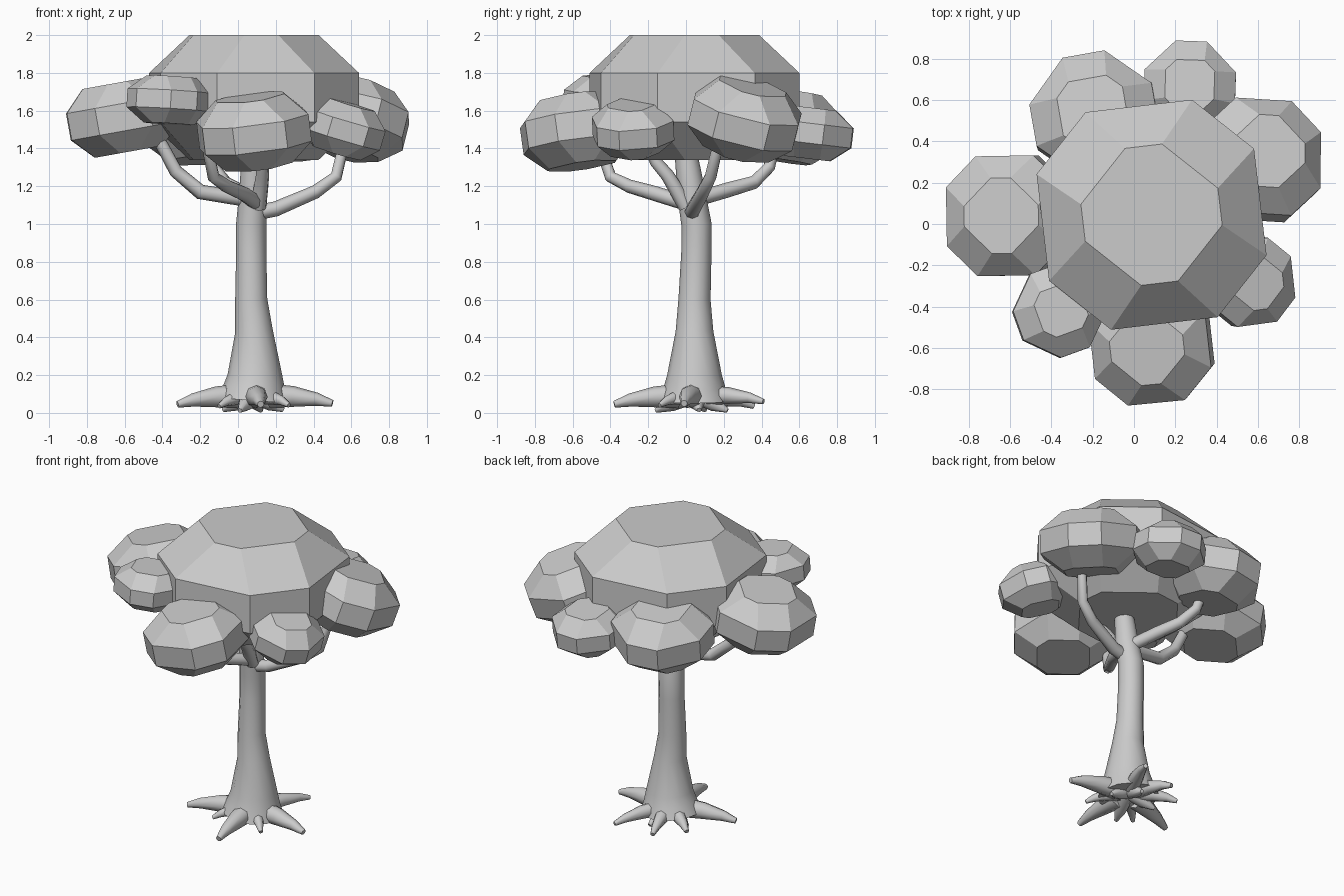
import bpy, bmesh, math
from mathutils import Matrix, Vector

if "Cube" in bpy.data.objects:
    bpy.data.objects.remove(bpy.data.objects["Cube"], do_unlink=True)

grey = bpy.data.materials.new("light_grey")
grey.use_nodes = True
colour = (0.6, 0.6, 0.6, 1)
grey.diffuse_color = colour
grey.node_tree.nodes["Principled BSDF"].inputs["Base Color"].default_value = colour


def octagon(long, short):
    """Eight-sided ring whose sides alternate between long and short."""
    quarter = [(long, -short), (long, short)]
    ring = []
    for i in range(4):
        turn = Matrix.Rotation(i * math.pi / 2, 2)
        ring += [turn @ Vector(p) for p in quarter]
    return ring


def foliage(name, centre, width, height, spin, lean=(0, 0)):
    """Faceted leaf clump; lean is the horizontal shift of its up direction."""
    bm = bmesh.new()
    rings = []
    for z, long, short in ((-1, .63, .17), (-.39, 1, .49), (.39, 1, .49), (1, .63, .17)):
        rings.append([bm.verts.new((p.x * width, p.y * width, z * height))
                      for p in octagon(long, short)])
    for low, high in zip(rings, rings[1:]):
        for i in range(8):
            j = (i + 1) % 8
            bm.faces.new((low[i], low[j], high[j], high[i]))
    bm.faces.new(rings[0][::-1])
    bm.faces.new(rings[-1])
    tilt = Vector((0, 0, 1)).rotation_difference(Vector((*lean, 1))).to_matrix().to_4x4()
    bm.transform(Matrix.Translation(centre) @ tilt @ Matrix.Rotation(math.radians(spin), 4, 'Z'))
    mesh = bpy.data.meshes.new(name)
    bm.to_mesh(mesh)
    bm.free()
    mesh.materials.append(grey)
    bpy.context.collection.objects.link(bpy.data.objects.new(name, mesh))


def limb(name, points, radii, sides=2):
    """Smooth tapered tube along a path."""
    curve = bpy.data.curves.new(name, 'CURVE')
    curve.dimensions = '3D'
    curve.bevel_depth = 1
    curve.bevel_resolution = sides
    curve.use_fill_caps = True
    spline = curve.splines.new('POLY')
    spline.points.add(len(points) - 1)
    for point, co, radius in zip(spline.points, points, radii):
        point.co = (*co, 1)
        point.radius = radius
    spline.use_smooth = True
    curve.materials.append(grey)
    bpy.context.collection.objects.link(bpy.data.objects.new(name, curve))


# Leaf clumps
foliage("crown", (.085, .045, 1.67), .53, .33, 6.7)
foliage("foliage_right", (-.61, .04, 1.565), .29, .185, 1, (-.18, 0))
foliage("foliage_left", (.61, .31, 1.555), .285, .185, -2, (.25, .25))
foliage("foliage_front", (.085, -.575, 1.49), .285, .185, 6, (-.12, -.14))
foliage("foliage_back", (-.19, .52, 1.52), .285, .185, -35, (-.05, .15))
foliage("foliage_back_small", (.27, .66, 1.48), .21, .135, -47, (0, .12))
foliage("foliage_left_small", (.56, -.28, 1.505), .205, .135, 7, (.3, -.05))
foliage("foliage_right_small", (-.36, -.42, 1.655), .205, .125, -25, (.06, .03))

# Trunk
limb("trunk",
     [(.08, .045, .065), (.085, .045, .13), (.09, .045, .2), (.085, .045, .43), (.07, .045, .6),
      (.07, .055, .85), (.07, .055, 1.0), (.08, .03, 1.15), (.08, .01, 1.3), (.08, -.02, 1.5)],
     [.19, .165, .145, .1, .085, .08, .08, .075, .065, .05], 4)

# Branches
branches = {
    "branch_left": [(.1, .03, 1.06), (.2, .04, 1.08), (.41, .09, 1.17), (.52, .13, 1.25), (.56, .17, 1.42)],
    "branch_right": [(.05, .03, 1.13), (-.2, .0, 1.17), (-.33, -.01, 1.28), (-.42, -.02, 1.45), (-.46, -.02, 1.53)],
    "branch_front": [(.1, .0, 1.11), (.03, -.16, 1.16), (-.06, -.3, 1.2), (-.13, -.4, 1.25), (-.16, -.45, 1.4)],
    "branch_back": [(.08, .05, 1.13), (.0, .22, 1.18), (-.07, .36, 1.22), (-.13, .44, 1.3), (-.16, .47, 1.42)],
    "branch_front_short": [(.11, .0, 1.09), (.12, -.05, 1.18), (.13, -.1, 1.26), (.13, -.16, 1.33), (.13, -.2, 1.42)],
}
for name, path in branches.items():
    limb(name, path, [.04, .04, .036, .033, .03])

# Roots run outward from the trunk and droop to their tips
roots = {
    "root_right": (-.32, -.08, .045, 1), "root_left": (.5, -.01, .05, 1),
    "root_front": (.12, -.38, .045, 1), "root_back": (.0, .36, .035, .8),
    "root_back_left": (.25, .41, .06, .8), "root_back_right": (-.16, .22, .045, .8),
    "root_front_left": (.27, -.14, .04, .7), "root_front_right": (-.1, -.13, .035, .7),
}
base = Vector((.085, .045, .1))
for name, (x, y, z, size) in roots.items():
    tip = Vector((x, y, z))
    path = [base.lerp(tip, t) + Vector((0, 0, rise))
            for t, rise in ((.2, 0), (.5, .012), (.8, .012), (1, 0))]
    limb(name, path, [r * size for r in (.065, .055, .035, .018)])

# Thin rootlets reaching the ground
for name, tip in (("rootlet_front", (.01, -.16, .012)), ("rootlet_back", (.12, .22, .012)),
                  ("rootlet_right", (-.08, .1, .015)), ("rootlet_left", (.24, .07, .015))):
    limb(name, [base, base.lerp(Vector(tip), .6), tip], [.05, .04, .012])
